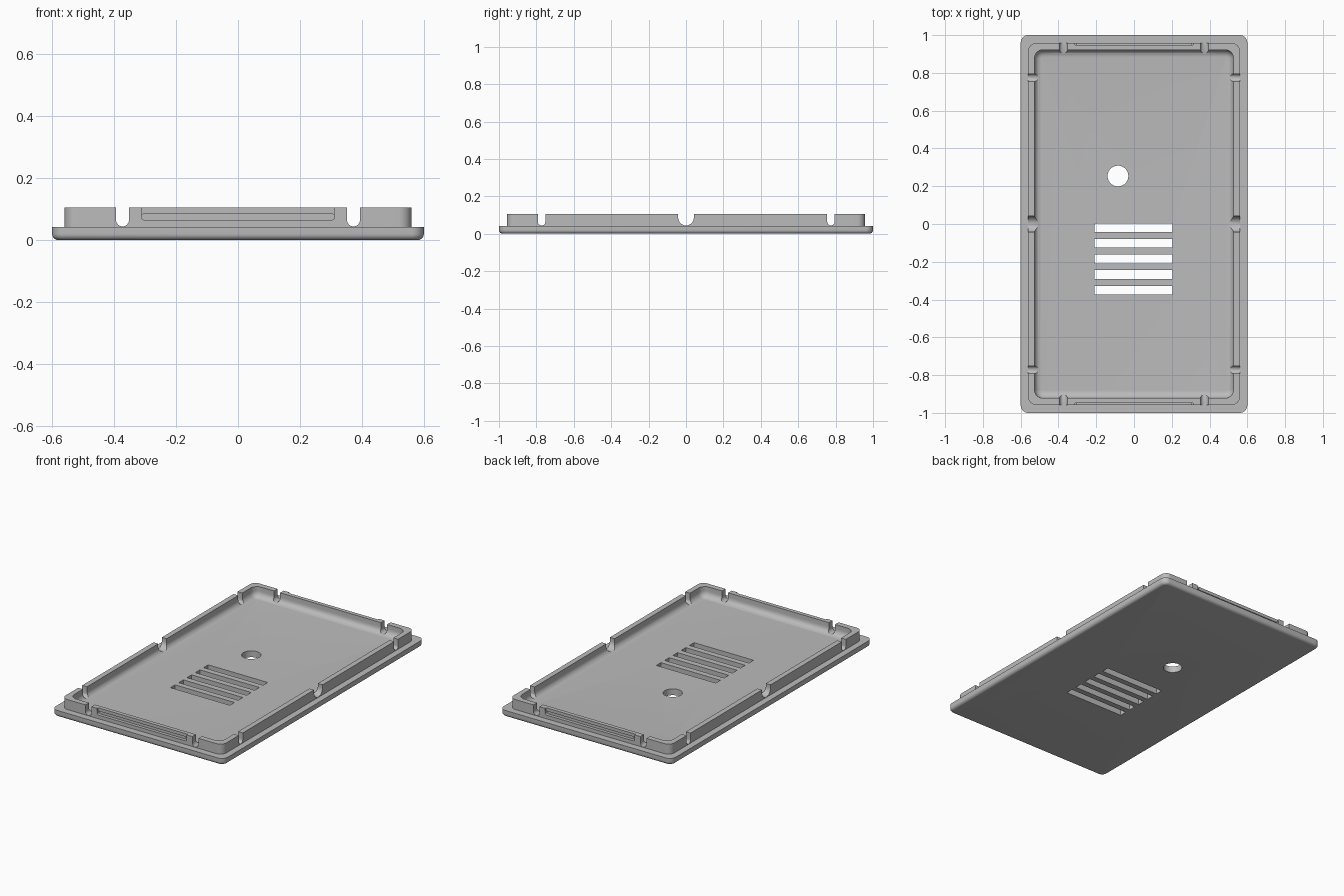
import bpy, bmesh, math

old = bpy.data.objects.get("Cube")
if old:
    bpy.data.objects.remove(old, do_unlink=True)

grey = bpy.data.materials.new("plain grey")
grey.use_nodes = True
colour = (0.5, 0.5, 0.5, 1)
grey.diffuse_color = colour
grey.node_tree.nodes["Principled BSDF"].inputs["Base Color"].default_value = colour


def make_object(name, bm):
    bmesh.ops.recalc_face_normals(bm, faces=bm.faces)
    mesh = bpy.data.meshes.new(name)
    bm.to_mesh(mesh)
    bm.free()
    mesh.materials.append(grey)
    obj = bpy.data.objects.new(name, mesh)
    bpy.context.collection.objects.link(obj)
    return obj


def rounded_rect(hx, hy, r, steps=8):
    points = []
    for quarter, (sx, sy) in enumerate([(1, 1), (-1, 1), (-1, -1), (1, -1)]):
        for i in range(steps + 1):
            a = (quarter + i / steps) * math.pi / 2
            points.append((sx * (hx - r) + r * math.cos(a), sy * (hy - r) + r * math.sin(a)))
    return points


def loft(name, loops):
    """Join a stack of point loops with side walls and close both ends."""
    bm = bmesh.new()
    rings = [[bm.verts.new(p) for p in loop] for loop in loops]
    n = len(rings[0])
    for a, b in zip(rings, rings[1:]):
        for i in range(n):
            j = (i + 1) % n
            bm.faces.new((a[i], a[j], b[j], b[i]))
    bm.faces.new(rings[0])
    bm.faces.new(rings[-1])
    return make_object(name, bm)


# Tray shell: rounded base edge, flange, raised lip, filleted inside, floor
sections = []
for i in range(7):
    a = i / 6 * math.pi / 2
    d = 0.02 * (1 - math.sin(a))
    sections.append((0.6 - d, 1 - d, 0.04 - d, 0.02 * (1 - math.cos(a))))
sections += [(0.6, 1, 0.04, 0.042), (0.56, 0.957, 0.04, 0.042),
             (0.56, 0.957, 0.04, 0.105), (0.527, 0.922, 0.045, 0.105)]
for i in range(9):
    a = i / 8 * math.pi / 2
    d = 0.038 * (1 - math.cos(a))
    sections.append((0.527 - d, 0.922 - d, 0.045 - d, 0.078 - 0.038 * math.sin(a)))
tray = loft("tray", [[(x, y, z) for x, y in rounded_rect(hx, hy, r)]
                     for hx, hy, r, z in sections])


def cut(cutter):
    cutter.hide_render = True
    mod = tray.modifiers.new(cutter.name, "BOOLEAN")
    mod.operation = "DIFFERENCE"
    mod.solver = "EXACT"
    mod.object = cutter
    bpy.context.view_layer.objects.active = tray
    bpy.ops.object.modifier_apply(modifier=mod.name)
    bpy.data.objects.remove(cutter, do_unlink=True)


def box(name, x0, x1, y0, y1, z0, z1):
    outline = [(x0, y0), (x1, y0), (x1, y1), (x0, y1)]
    return loft(name, [[(x, y, z) for x, y in outline] for z in (z0, z1)])


def prism(profile, start, end, along_x):
    """Sweep a (sideways, height) profile along x or y."""
    return loft("cutter", [[(t, s, z) if along_x else (s, t, z) for s, z in profile]
                           for t in (start, end)])


def notch(centre, r, start, end, along_x):
    arc = [(centre + r * math.cos(a), 0.044 + r + r * math.sin(a))
           for a in [math.pi * (1 + i / 12) for i in range(13)]]
    cut(prism([(centre - r, 0.2)] + arc + [(centre + r, 0.2)], start, end, along_x))


# Round-bottomed notches through the lip
for side in (-1, 1):
    for x in (-0.373, 0.373):
        notch(x, 0.021, side * 0.86, side * 0.99, False)
    for y, r in ((-0.772, 0.02), (0, 0.042), (0.775, 0.02)):
        notch(y, r, side * 0.46, side * 0.59, True)

# Catch groove with a shallow step above it on both short ends
for side in (-1, 1):
    slot = [(x, z + 0.075) for x, z in rounded_rect(0.312, 0.01, 0.0099)]
    cut(prism(slot, side * 0.937, side * 0.99, False))
    y0, y1 = sorted((side * 0.947, side * 0.99))
    cut(box("step_cutter", -0.312, 0.312, y0, y1, 0.085, 0.2))

# Vent slots and round hole through the floor
for i in range(5):
    y = -0.02 - i * 0.0825
    cut(box("vent_cutter", -0.21, 0.205, y - 0.023, y + 0.023, -0.1, 0.09))
hole = [(-0.085 + x, 0.254 + y) for x, y in rounded_rect(0.055, 0.055, 0.055 - 1e-4, 10)]
cut(loft("hole_cutter", [[(x, y, z) for x, y in hole] for z in (-0.1, 0.09)]))

# Smooth the curves, keep the crisp edges
bpy.ops.object.select_all(action="DESELECT")
tray.select_set(True)
bpy.context.view_layer.objects.active = tray
bpy.ops.object.shade_smooth_by_angle(angle=math.radians(30))
